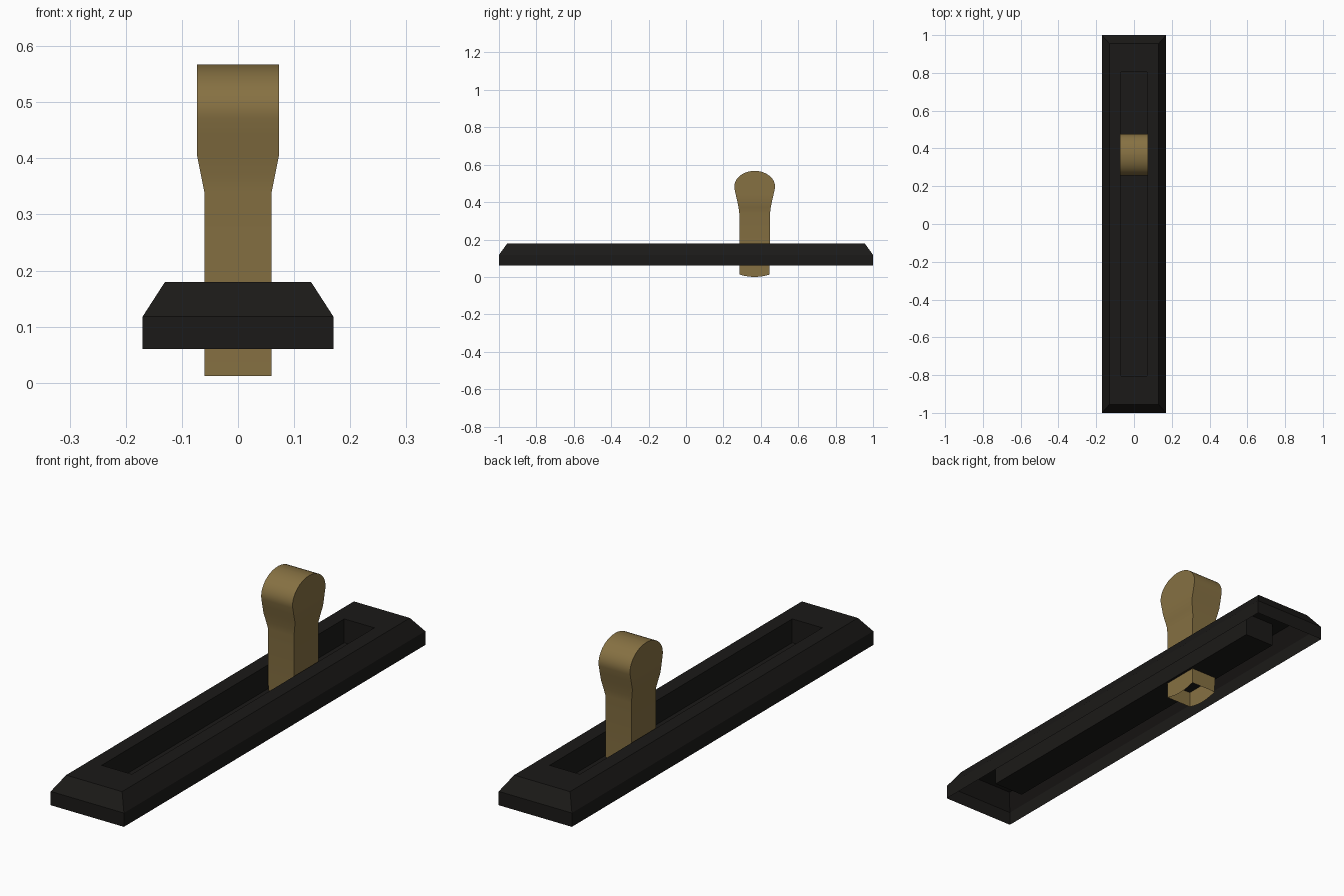
import bpy, bmesh, math

if "Cube" in bpy.data.objects:
    bpy.data.objects.remove(bpy.data.objects["Cube"])


def loft(name, rings, color, cy=0.0, extra=None):
    """Stack rectangular rings (half x, half y, z), cap the last one, leave the first open."""
    bm = bmesh.new()
    prev = first = None
    for hx, hy, z in rings:
        ring = [bm.verts.new((sx * hx, cy + sy * hy, z))
                for sx, sy in ((-1, -1), (1, -1), (1, 1), (-1, 1))]
        if prev:
            for i in range(4):
                j = (i + 1) % 4
                bm.faces.new((prev[i], prev[j], ring[j], ring[i]))
        else:
            first = ring
        prev = ring
    bm.faces.new(prev)
    if extra:
        extra(bm, first)
    me = bpy.data.meshes.new(name)
    bm.to_mesh(me)
    bm.free()
    ob = bpy.data.objects.new(name, me)
    bpy.context.collection.objects.link(ob)
    mat = bpy.data.materials.new(name + "_colour")
    mat.diffuse_color = (*color, 1)
    mat.use_nodes = True
    mat.node_tree.nodes["Principled BSDF"].inputs["Base Color"].default_value = mat.diffuse_color
    me.materials.append(mat)
    bpy.ops.object.select_all(action='DESELECT')
    ob.select_set(True)
    bpy.context.view_layer.objects.active = ob
    bpy.ops.object.shade_smooth_by_angle(angle=math.radians(28))
    return ob


# Hollow cover plate: wall, chamfer, flat rim, then the recessed slot with a floor
loft("slot_plate", [
    (0.17, 1.0, 0.06), (0.17, 1.0, 0.118), (0.13, 0.955, 0.18),
    (0.07, 0.805, 0.18), (0.07, 0.805, 0.08)], (0.011, 0.010, 0.009))


# Shallow arc along the lower edge of both lever sides
def side_arcs(bm, ring):
    for a, b in ((ring[1], ring[2]), (ring[3], ring[0])):
        arc = []
        for k in range(1, 6):
            t = k / 6
            co = b.co.lerp(a.co, t)
            co.z -= 0.0125 * 4 * t * (1 - t)
            arc.append(bm.verts.new(co))
        bm.faces.new([b, a] + arc[::-1])


# Lever: straight shank, flared neck, rounded grip
shank = [(0.06, 0.08, 0.0125), (0.06, 0.082, 0.34), (0.066, 0.086, 0.37),
         (0.073, 0.093, 0.405), (0.073, 0.101, 0.44)]
grip = []
for k in range(-1, 12):
    a = math.radians(k * 88 / 11)
    grip.append((0.073, 0.109 * math.cos(a), 0.483 + 0.084 * math.sin(a)))
loft("lever", shank + grip, (0.24, 0.165, 0.055), cy=0.367, extra=side_arcs)
